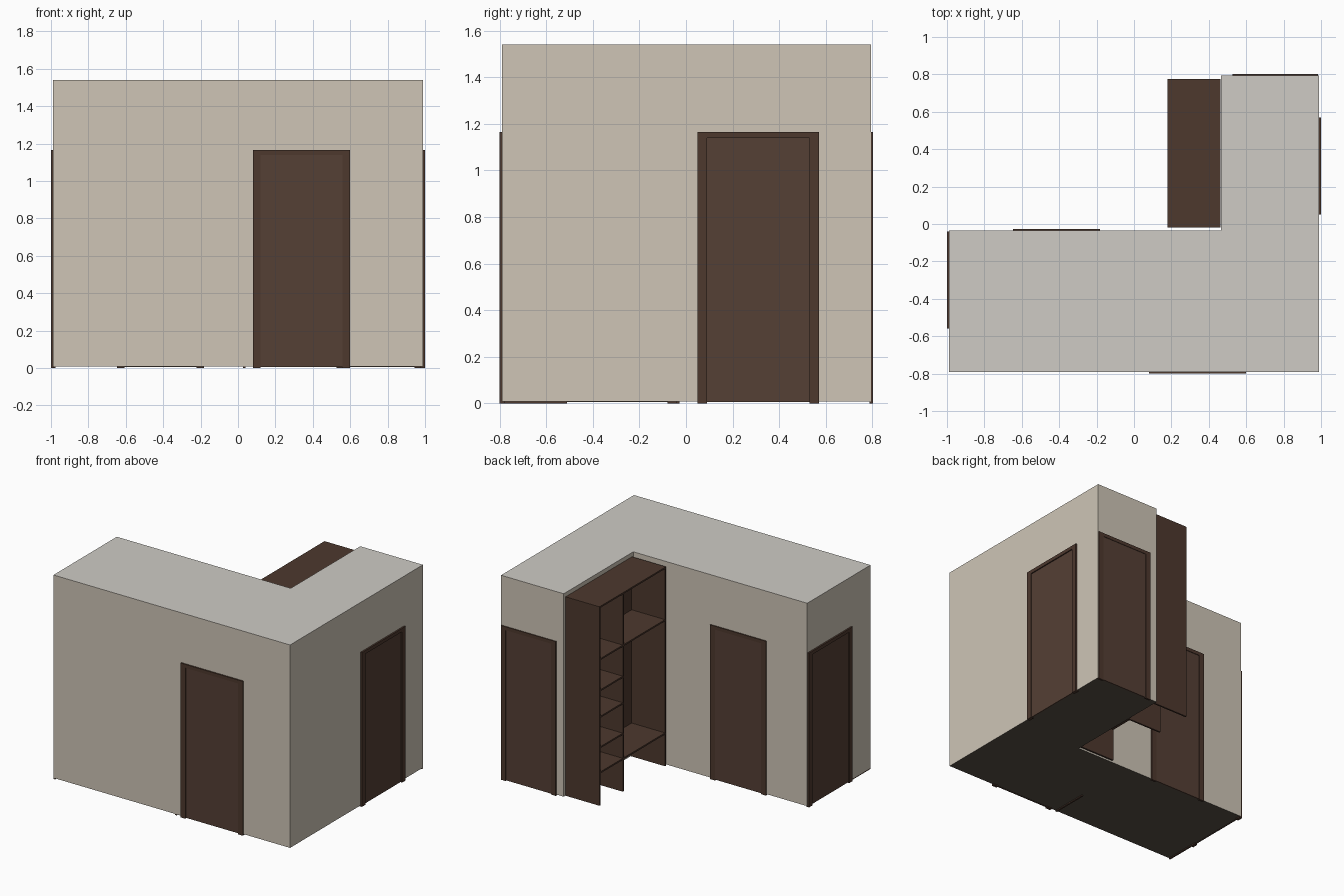
import bpy, bmesh
from math import radians
from mathutils import Matrix

if "Cube" in bpy.data.objects:
    bpy.data.objects.remove(bpy.data.objects["Cube"])


def mat(name, c):
    m = bpy.data.materials.new(name)
    m.diffuse_color = (*c, 1)
    m.use_nodes = True
    m.node_tree.nodes["Principled BSDF"].inputs["Base Color"].default_value = m.diffuse_color
    return m


WALL = mat("wall_paint", (0.62, 0.56, 0.47))
CEIL = mat("ceiling_paint", (0.62, 0.60, 0.56))
FLOOR = mat("floor_wood", (0.10, 0.08, 0.06))
WOOD = mat("dark_wood", (0.075, 0.04, 0.027))
LEAF = mat("door_wood", (0.09, 0.05, 0.035))

# L-shaped room outline
X, Y0, Y1, NX, NY = 0.988, -0.79, 0.795, 0.465, -0.035
Z0, Z1 = 0.008, 1.54
OUTLINE = [(-X, Y0), (X, Y0), (X, Y1), (NX, Y1), (NX, NY), (-X, NY)]


def mesh_object(name, bm, material):
    me = bpy.data.meshes.new(name)
    bm.to_mesh(me)
    bm.free()
    ob = bpy.data.objects.new(name, me)
    me.materials.append(material)
    bpy.context.collection.objects.link(ob)
    return ob


def boxes(name, spans, material, matrix=Matrix()):
    """One object from boxes given as (x0, x1, y0, y1, z0, z1)."""
    bm = bmesh.new()
    for x0, x1, y0, y1, z0, z1 in spans:
        m = (matrix @ Matrix.Translation(((x0 + x1) / 2, (y0 + y1) / 2, (z0 + z1) / 2))
             @ Matrix.Diagonal((x1 - x0, y1 - y0, z1 - z0, 1)))
        bmesh.ops.create_cube(bm, size=1, matrix=m)
    return mesh_object(name, bm, material)


def slab(name, z, material, flip=False):
    bm = bmesh.new()
    f = bm.faces.new([bm.verts.new((x, y, z)) for x, y in OUTLINE])
    if flip:
        f.normal_flip()
    mesh_object(name, bm, material)


# Thin shell: walls, floor and ceiling
bm = bmesh.new()
for a, b in zip(OUTLINE, OUTLINE[1:] + OUTLINE[:1]):
    bm.faces.new([bm.verts.new(p) for p in
                  ((*a, Z0), (*b, Z0), (*b, Z1), (*a, Z1))])
bmesh.ops.remove_doubles(bm, verts=bm.verts, dist=1e-5)
mesh_object("walls", bm, WALL)
slab("floor", Z0, FLOOR, True)
slab("ceiling", Z1, CEIL)


# Doors: local x runs along the wall, local -y points outward
def door(name, x, y, angle, width, out):
    m = Matrix.Translation((x, y, 0)) @ Matrix.Rotation(radians(angle), 4, 'Z')
    h, w, top = width / 2, 0.04, 1.165
    boxes(name + "_frame", [(-h, -h + w, -out, out, 0, top),
                            (h - w, h, -out, out, 0, top),
                            (-h + w, h - w, -out, out, top - 0.026, top)], WOOD, m)
    boxes(name + "_leaf", [(-h + w, h - w, -0.004, 0.004, 0.005, top - 0.026)], LEAF, m)


door("front_door", 0.34, Y0, 0, 0.52, 0.01)
door("right_door", X, 0.31, 90, 0.52, 0.012)
door("left_door", -X, -0.30, -90, 0.52, 0.012)
door("back_door", 0.756, Y1, 180, 0.458, 0.007)
door("notch_door", -0.415, NY, 180, 0.465, 0.008)

T = 0.012  # board thickness
SHELVES = (0.45, 0.68, 0.88)


# Wardrobe in the notch, open towards -x
x0, x1, ya, yb, yp, top = 0.18, NX - 0.002, -0.018, 0.775, 0.497, 1.51
parts = [(x0, x1, y - T, y, 0.008, top - T) for y in (ya + T, yp, yb)]
parts.append((x0, x1, ya, yb, top - T, top))
for z in (0.26, 1.115):
    parts.append((x0, x1, ya + T, yb - T, z - T, z))
boxes("notch_wardrobe_frame", parts, WOOD)
boxes("notch_wardrobe_shelves",
      [(x0, x1, yp, yb - T, z - T, z) for z in SHELVES], WOOD)
boxes("notch_wardrobe_back", [(x1 - 0.005, x1, ya, yb, 0.25, top - T)], WOOD)

# Wardrobe inside, standing against the front wall
y0, y1 = Y0, Y0 + 0.28
cols = (-0.975, -0.727, -0.207, 0.04)
parts = [(x - T, x, y0, y1, 0.0 if x in (cols[0], cols[-1]) else 0.1, top - T) for x in cols]
parts.append((cols[0] - T, cols[-1], y0, y1, top - T, top))
for z in (0.1, 1.115):
    parts.append((cols[0], cols[-1] - T, y0, y1, z - T, z))
boxes("inner_wardrobe_frame", parts, WOOD)
boxes("inner_wardrobe_shelves",
      [(a, b - T, y0, y1, z - T, z) for a, b in ((cols[0], cols[1]), (cols[2], cols[3]))
       for z in (0.28,) + SHELVES], WOOD)
boxes("inner_wardrobe_back", [(cols[0], cols[-1], y0 + 0.002, y0 + 0.007, 0.28, top - T)], WOOD)
